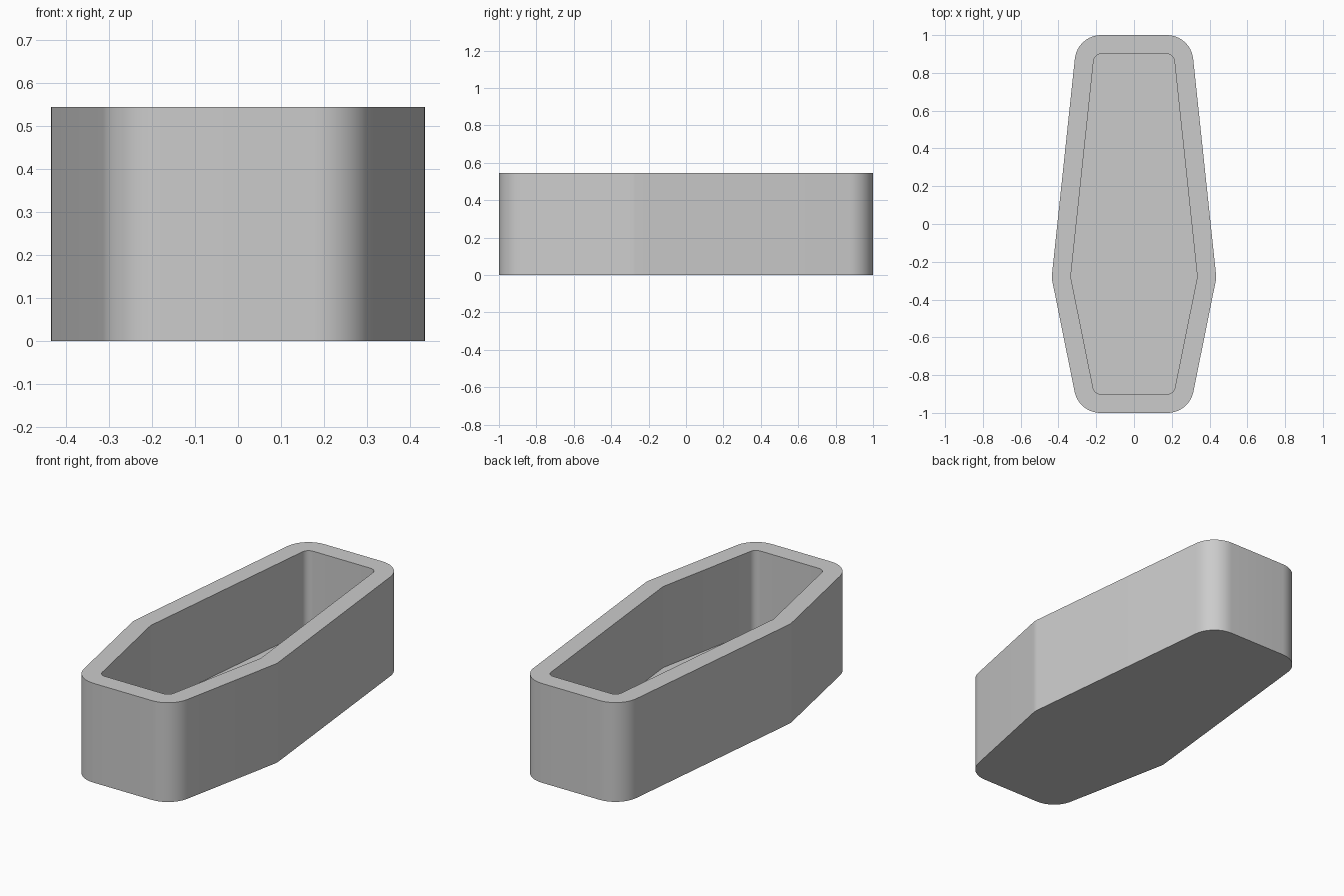
import bpy
import bmesh
import math
from mathutils import Vector

if "Cube" in bpy.data.objects:
    bpy.data.objects.remove(bpy.data.objects["Cube"], do_unlink=True)

HEIGHT, WALL, FLOOR, STEPS = 0.545, 0.1, 0.1, 12

# Cavity outline, counter-clockwise: position and fillet radius of each corner
half = [((0.21, -0.9), 0.04), ((0.335, -0.28), 0.01), ((0.21, 0.9), 0.04)]
corners = half + [((-x, y), r) for (x, y), r in reversed(half)]


def outline(offset):
    """Rounded outline, pushed outward by offset."""
    points = []
    for i, (pos, radius) in enumerate(corners):
        p = Vector(pos)
        into = (p - Vector(corners[i - 1][0])).normalized()
        out = (Vector(corners[(i + 1) % len(corners)][0]) - p).normalized()
        n1, n2 = Vector((into.y, -into.x)), Vector((out.y, -out.x))
        centre = p - (n1 + n2) * radius / (1 + n1.dot(n2))
        start = math.atan2(n1.y, n1.x)
        turn = math.acos(max(-1, min(1, n1.dot(n2))))
        for s in range(STEPS + 1):
            a = start + turn * s / STEPS
            points.append(centre + Vector((math.cos(a), math.sin(a))) * (radius + offset))
    return points


# Tapered six-sided box: outer wall, rim, inner wall, floor
bm = bmesh.new()
levels = [(WALL, 0), (WALL, HEIGHT), (0, HEIGHT), (0, FLOOR)]
rings = [[bm.verts.new((p.x, p.y, z)) for p in outline(off)] for off, z in levels]
for low, high in zip(rings, rings[1:]):
    for i in range(len(low)):
        j = (i + 1) % len(low)
        bm.faces.new((low[i], low[j], high[j], high[i]))
bm.faces.new(reversed(rings[0]))
bm.faces.new(rings[-1])
mesh = bpy.data.meshes.new("tapered_box")
bm.to_mesh(mesh)
bm.free()
box = bpy.data.objects.new("tapered_box", mesh)
bpy.context.collection.objects.link(box)

# Plain grey material
grey = bpy.data.materials.new("light_grey")
grey.use_nodes = True
colour = (0.6, 0.6, 0.6, 1)
grey.diffuse_color = colour
grey.node_tree.nodes["Principled BSDF"].inputs["Base Color"].default_value = colour
mesh.materials.append(grey)

# Smooth rounded corners, sharp rim edges
bpy.ops.object.select_all(action="DESELECT")
box.select_set(True)
bpy.context.view_layer.objects.active = box
bpy.ops.object.shade_smooth_by_angle(angle=math.radians(30))
